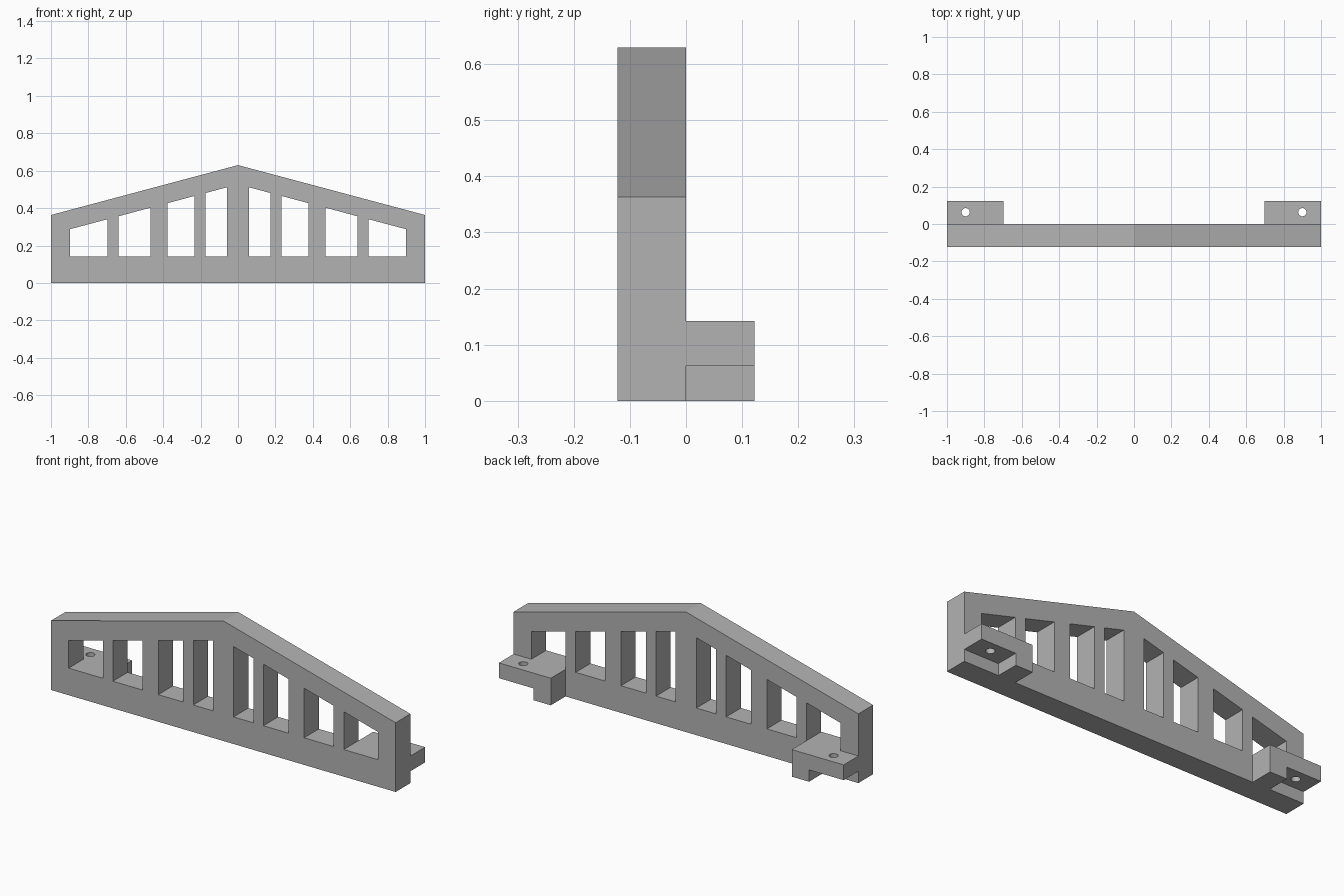
import bpy
import bmesh

if "Cube" in bpy.data.objects:
    bpy.data.objects.remove(bpy.data.objects["Cube"])

# Single flat grey for every part
grey = bpy.data.materials.new("plain grey")
grey.use_nodes = True
colour = (0.45, 0.45, 0.45, 1)
grey.diffuse_color = colour
grey.node_tree.nodes["Principled BSDF"].inputs["Base Color"].default_value = colour

DEPTH = 0.122    # thickness of the frame and reach of the brackets
SILL = 0.142     # window sills and bracket tops
PEAK, EAVE = 0.63, 0.363
RAIL = 0.103     # vertical height of the sloping top rail


def roof(x):
    return PEAK - (PEAK - EAVE) * abs(x)


def finish(name, bm):
    bmesh.ops.recalc_face_normals(bm, faces=bm.faces)
    mesh = bpy.data.meshes.new(name)
    bm.to_mesh(mesh)
    bm.free()
    mesh.materials.append(grey)
    obj = bpy.data.objects.new(name, mesh)
    bpy.context.collection.objects.link(obj)
    return obj


def prism(name, profile, y0, y1):
    """Extrude an (x, z) outline from y0 to y1."""
    bm = bmesh.new()
    face = bm.faces.new([bm.verts.new((x, y0, z)) for x, z in profile])
    new = bmesh.ops.extrude_face_region(bm, geom=[face])["geom"]
    verts = [v for v in new if isinstance(v, bmesh.types.BMVert)]
    bmesh.ops.translate(bm, verts=verts, vec=(0, y1 - y0, 0))
    return finish(name, bm)


def cut(target, cutter):
    """Subtract the cutter and discard it."""
    cutter.hide_render = True
    mod = target.modifiers.new("cut", "BOOLEAN")
    mod.operation = "DIFFERENCE"
    mod.solver = "EXACT"
    mod.object = cutter
    bpy.context.view_layer.objects.active = target
    bpy.ops.object.modifier_apply(modifier=mod.name)
    bpy.data.objects.remove(cutter)


# Gabled frame
frame = prism("truss_frame",
              [(-1, 0), (1, 0), (1, EAVE), (0, PEAK), (-1, EAVE)], -DEPTH, 0)

# Windows whose tops follow the gable
windows = [(0.06, 0.174), (0.233, 0.377), (0.469, 0.64), (0.699, 0.897)]
for side in (-1, 1):
    for inner, outer in windows:
        outline = [(side * inner, SILL), (side * outer, SILL),
                   (side * outer, roof(outer) - RAIL),
                   (side * inner, roof(inner) - RAIL)]
        cut(frame, prism("window_cutter", outline, -2 * DEPTH, DEPTH))

# Rear mounting brackets: a drilled shelf with a foot at its inner end
for side, label in ((1, "left"), (-1, "right")):
    outline = [(0.699, 0), (0.799, 0), (0.799, 0.062),
               (1, 0.062), (1, SILL), (0.699, SILL)]
    bracket = prism(label + "_mounting_bracket",
                    [(side * x, z) for x, z in outline], 0, DEPTH)
    bm = bmesh.new()
    bmesh.ops.create_cone(bm, cap_ends=True, segments=32,
                          radius1=0.022, radius2=0.022, depth=0.3)
    bmesh.ops.translate(bm, verts=bm.verts, vec=(side * 0.9, 0.063, 0.1))
    cut(bracket, finish("hole_cutter", bm))
